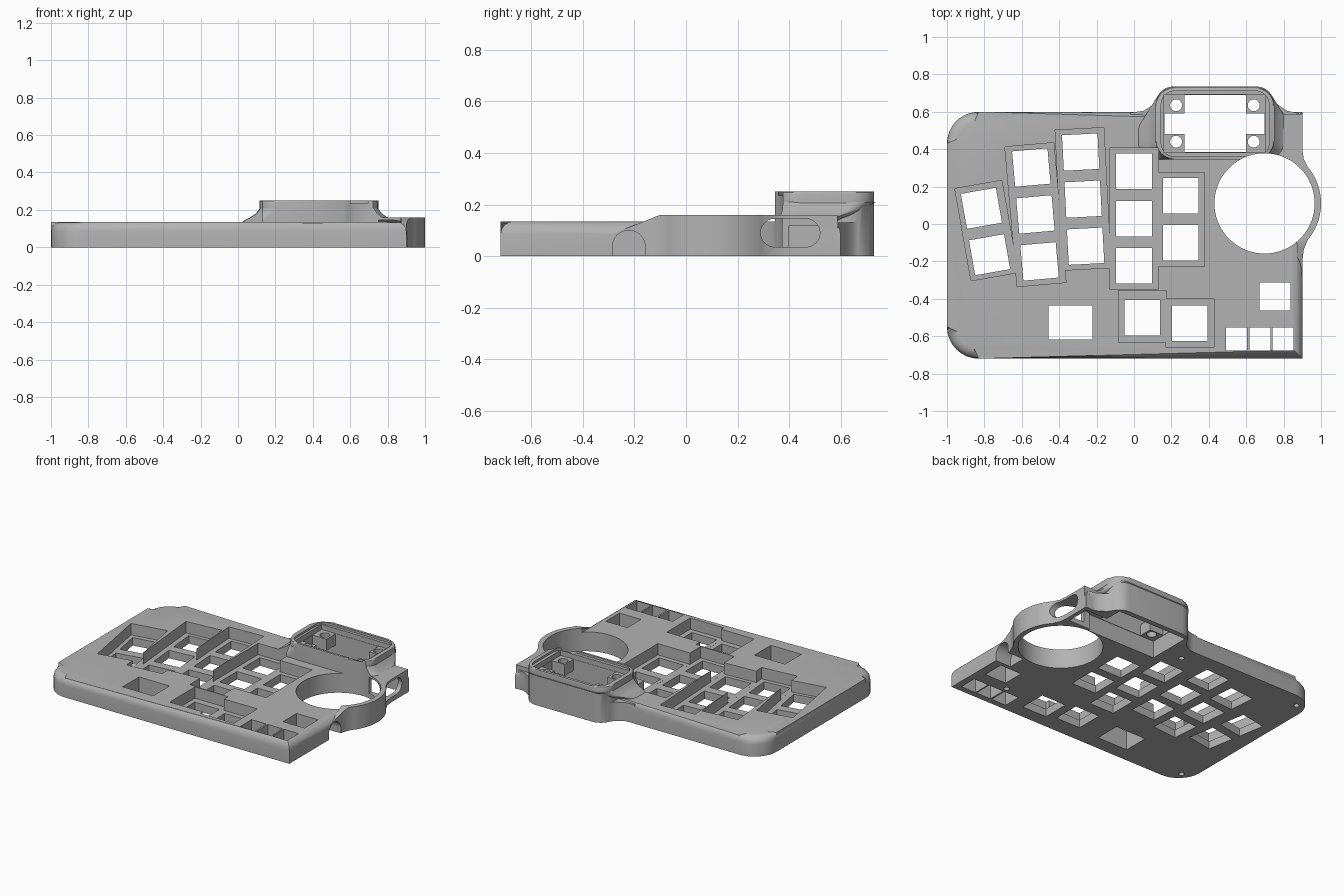
import bpy, bmesh, math
from mathutils import Vector

cube = bpy.data.objects.get("Cube")
if cube:
    bpy.data.objects.remove(cube, do_unlink=True)

grey = bpy.data.materials.new("plain grey")
grey.use_nodes = True
colour = (0.45, 0.45, 0.45, 1)
grey.diffuse_color = colour
for node in grey.node_tree.nodes:
    if node.type == 'BSDF_PRINCIPLED':
        node.inputs["Base Color"].default_value = colour


def arc(cx, cy, r, start, end, n):
    angles = [math.radians(start + (end - start) * i / n) for i in range(n + 1)]
    return [(cx + r * math.cos(a), cy + r * math.sin(a)) for a in angles]


def circle(cx, cy, r, n=32):
    return arc(cx, cy, r, 0, 360, n)[:-1]


def rounded_rect(x0, y0, x1, y1, right_r, left_r, n=8):
    pts = []
    corners = [(x1, y1, -1, -1, right_r), (x0, y1, 1, -1, left_r),
               (x0, y0, 1, 1, left_r), (x1, y0, -1, 1, right_r)]
    for i, (x, y, sx, sy, r) in enumerate(corners):
        if r:
            pts += arc(x + sx * r, y + sy * r, r, 90 * i, 90 * i + 90, n)
        else:
            pts.append((x, y))
    return pts


def turned_rect(cx, cy, w, h, degrees=0):
    a = math.radians(degrees)
    c, s = math.cos(a), math.sin(a)
    corners = [(-w / 2, -h / 2), (w / 2, -h / 2), (w / 2, h / 2), (-w / 2, h / 2)]
    return [(cx + c * x - s * y, cy + s * x + c * y) for x, y in corners]


def loft(name, rings, bevel=0, segments=4, sideways=False, slope=None):
    """Solid through matching (outline, height) rings; sideways runs along x."""
    bm = bmesh.new()
    loops = [[bm.verts.new((x, y, z)) for x, y in pts] for pts, z in rings]
    bm.faces.new(loops[0][::-1])
    top = bm.faces.new(loops[-1])
    n = len(loops[0])
    for a, b in zip(loops, loops[1:]):
        for i in range(n):
            j = (i + 1) % n
            bm.faces.new((a[i], a[j], b[j], b[i]))
    if bevel:
        bmesh.ops.bevel(bm, geom=list(top.edges), offset=bevel, segments=segments,
                        profile=0.5, affect='EDGES', clamp_overlap=False)
    if slope:
        cut = bmesh.ops.bisect_plane(bm, geom=bm.verts[:] + bm.edges[:] + bm.faces[:],
                                     plane_co=slope[0], plane_no=slope[1], clear_outer=True)
        edges = [e for e in cut["geom_cut"] if isinstance(e, bmesh.types.BMEdge)]
        bmesh.ops.holes_fill(bm, edges=edges, sides=0)
    if sideways:
        for v in bm.verts:
            v.co = Vector((v.co.z, v.co.x, v.co.y))
    bmesh.ops.recalc_face_normals(bm, faces=bm.faces[:])
    mesh = bpy.data.meshes.new(name)
    bm.to_mesh(mesh)
    bm.free()
    mesh.materials.append(grey)
    obj = bpy.data.objects.new(name, mesh)
    bpy.context.collection.objects.link(obj)
    return obj


def prism(name, pts, z0, z1, **options):
    return loft(name, [(pts, z0), (pts, z1)], **options)


def combine(target, other, operation):
    other.hide_render = True
    mod = target.modifiers.new("combine", 'BOOLEAN')
    mod.operation, mod.solver, mod.object = operation, 'EXACT', other
    bpy.context.view_layer.objects.active = target
    bpy.ops.object.modifier_apply(modifier=mod.name)
    bpy.data.objects.remove(other, do_unlink=True)


LOW, HIGH = -0.1, 0.4
DIAL = (0.698, 0.11)

# Main slab with large left corners and a rounded top edge
case = prism("keyboard_case", rounded_rect(-1, -0.72, 0.9, 0.6, 0, 0.17), 0, 0.135, bevel=0.05)

# Curved shoulder joining the screen housing to the back edge
shoulder = [(-0.02, 0.53), (-0.02, 0.595), (0.05, 0.605), (0.1, 0.635), (0.135, 0.68),
            (0.2, 0.72), (0.66, 0.72), (0.72, 0.69), (0.765, 0.64), (0.82, 0.605),
            (0.88, 0.592), (0.88, 0.53)]
combine(case, prism("shoulder", shoulder, 0, 0.13), 'UNION')

# Raised rim around the dial, ramping down toward the front
rim = [(0.875, -0.28), (0.9, -0.28), (0.9, -0.2), (0.907, -0.14)]
rim += arc(*DIAL, 0.302, -40, 40, 20)
rim += [(0.907, 0.35), (0.9, 0.4), (0.9, 0.588), (0.74, 0.588), (0.74, 0.36),
        (0.8, 0.3), (0.8, 0.11), (0.87, -0.1)]
combine(case, prism("dial_rim", rim, 0, 0.16,
                    slope=((0, -0.1, 0.16), (0, -0.37, 0.93))), 'UNION')

# Flared foot and upright walls of the screen housing
flare = [(0.11, 0.12), (0.08, 0.145), (0.05, 0.16), (0.02, 0.18), (-0.003, 0.21)]
combine(case, loft("housing_foot", [
    (rounded_rect(0.115 - g, 0.346, 0.75 + g, 0.73 - 1.6 * g, 0.09, 0.09), z)
    for g, z in flare]), 'UNION')
combine(case, prism("screen_housing", rounded_rect(0.115, 0.345, 0.75, 0.73, 0.1, 0.1),
                    0, 0.25, bevel=0.01, segments=2), 'UNION')


def cut(pts, z0=LOW, z1=HIGH, **options):
    combine(case, prism("cutter", pts, z0, z1, **options), 'DIFFERENCE')


def box(x0, y0, x1, y1):
    return rounded_rect(x0, y0, x1, y1, 0, 0)


# Dial opening
cut(circle(*DIAL, 0.268, 72))

# Screen opening: ledge, cross-shaped window leaving four posts, clearances
cut(rounded_rect(0.145, 0.36, 0.722, 0.712, 0.075, 0.075), 0.235)
cut(box(0.27, 0.385, 0.6, 0.69))
cut(box(0.163, 0.48, 0.698, 0.59))
cut(box(0.161, 0.383, 0.7, 0.692), 0.2)
cut(box(0.16, 0.382, 0.701, 0.693), LOW, 0.12)
for x in (0.225, 0.64):
    for y in (0.44, 0.635):
        cut(circle(x, y, 0.032, 24))

# Side socket: inner cavity, oval port, and the arched cable slot
cut(box(0.69, 0.4, 0.87, 0.57), LOW, 0.118)
port = arc(0.465, 0.09, 0.055, -90, 90, 12) + arc(0.345, 0.09, 0.055, 90, 270, 12)
cut(port, 0.75, 1.1, sideways=True)
slot = arc(-0.222, 0.037, 0.063, 0, 180, 16) + [(-0.285, LOW), (-0.159, LOW)]
cut(slot, 0.78, 1.1, sideways=True)

# Sunken key beds: centre, size, turn
beds = [(-0.789, -0.035, 0.255, 0.5, 10), (-0.527, 0.05, 0.262, 0.75, 5),
        (-0.272, 0.134, 0.26, 0.75, 3), (0, 0.03, 0.26, 0.755, 0),
        (0.25, 0.024, 0.255, 0.505, 0), (0.045, -0.495, 0.255, 0.277, 0),
        (0.3, -0.53, 0.258, 0.26, 0)]
for i, bed in enumerate(beds):
    cut(turned_rect(*bed), 0.055 + 0.0002 * i)

# Key holes in columns: middle of column, number of keys, turn
PITCH, KEY = 0.252, 0.19
columns = [(-0.794, -0.04, 2, 10), (-0.527, 0.051, 3, 5), (-0.272, 0.133, 3, 3),
           (0, 0.029, 3, 0), (0.25, 0.025, 2, 0), (0.045, -0.5, 1, 0), (0.297, -0.53, 1, 0)]
for cx, cy, count, turn in columns:
    a = math.radians(turn)
    for k in range(count):
        d = (k - (count - 1) / 2) * PITCH
        cut(turned_rect(cx - d * math.sin(a), cy + d * math.cos(a), KEY, KEY, turn))

# Separate openings: wide key, side button and the row of three
cut(turned_rect(-0.34, -0.527, 0.235, 0.18))
cut(turned_rect(0.754, -0.388, 0.166, 0.15))
for x in (0.548, 0.674, 0.797):
    cut(turned_rect(x, -0.615, 0.114, 0.125))

# Screw holes underneath
for x, y in ((-0.92, 0.5), (-0.92, -0.63), (0.62, -0.515), (0.02, 0.49)):
    cut(circle(x, y, 0.018, 20), LOW, 0.05)

# Smooth the rounded surfaces and keep crisp edges
bpy.ops.object.select_all(action='DESELECT')
case.select_set(True)
bpy.context.view_layer.objects.active = case
bpy.ops.object.shade_smooth_by_angle(angle=math.radians(30))
